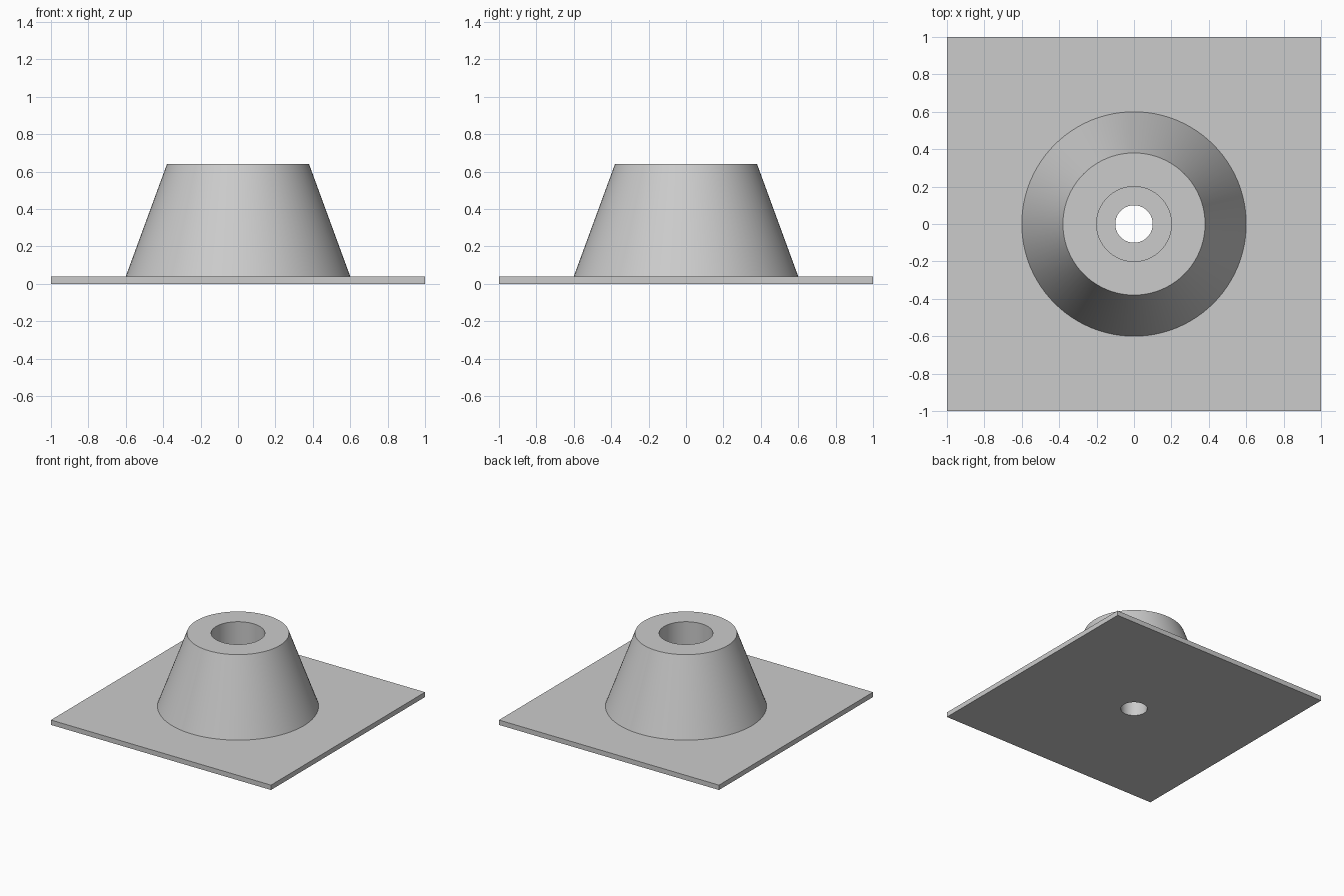
import bpy
import bmesh
from math import radians, tau
from mathutils import Matrix

cube = bpy.data.objects.get("Cube")
if cube:
    bpy.data.objects.remove(cube, do_unlink=True)

SEGMENTS = 96
PLATE_TOP = 0.04
BOSS_TOP = 0.64
BORE_RADIUS = 0.1
LEDGE = 0.24

grey = bpy.data.materials.new("light_grey")
grey.use_nodes = True
colour = (0.6, 0.6, 0.6, 1)
grey.diffuse_color = colour
grey.node_tree.nodes["Principled BSDF"].inputs["Base Color"].default_value = colour


def finish(name, bm):
    """Turn a bmesh into a linked grey object."""
    bmesh.ops.recalc_face_normals(bm, faces=bm.faces)
    mesh = bpy.data.meshes.new(name)
    bm.to_mesh(mesh)
    bm.free()
    mesh.materials.append(grey)
    obj = bpy.data.objects.new(name, mesh)
    bpy.context.collection.objects.link(obj)
    return obj


def lathe(name, profile):
    """Revolve a closed (radius, height) profile around z."""
    bm = bmesh.new()
    verts = [bm.verts.new((r, 0, z)) for r, z in profile]
    edges = [bm.edges.new((a, b)) for a, b in zip(verts, verts[1:] + verts[:1])]
    bmesh.ops.spin(bm, geom=verts + edges, axis=(0, 0, 1), cent=(0, 0, 0),
                   angle=tau, steps=SEGMENTS)
    bmesh.ops.remove_doubles(bm, verts=bm.verts, dist=0.0001)
    return finish(name, bm)


def smooth(obj):
    bpy.ops.object.select_all(action='DESELECT')
    obj.select_set(True)
    bpy.context.view_layer.objects.active = obj
    bpy.ops.object.shade_smooth_by_angle(angle=radians(30))


# Tapered boss with a stepped bore
boss = lathe("tapered_boss", [
    (BORE_RADIUS, PLATE_TOP), (BORE_RADIUS, LEDGE), (0.2, LEDGE),
    (0.2, BOSS_TOP), (0.38, BOSS_TOP), (0.6, PLATE_TOP)])
smooth(boss)

# Square base plate
bm = bmesh.new()
bmesh.ops.create_cube(bm, size=1, matrix=Matrix.Translation((0, 0, PLATE_TOP / 2))
                      @ Matrix.Diagonal((2, 2, PLATE_TOP, 1)))
plate = finish("base_plate", bm)

# Cutter for the through hole in the plate
bm = bmesh.new()
bmesh.ops.create_cone(bm, cap_ends=True, segments=SEGMENTS, radius1=BORE_RADIUS,
                      radius2=BORE_RADIUS, depth=1)
cutter = finish("hole_cutter", bm)
cutter.hide_render = True

hole = plate.modifiers.new("through_hole", 'BOOLEAN')
hole.operation = 'DIFFERENCE'
hole.solver = 'EXACT'
hole.object = cutter
bpy.context.view_layer.objects.active = plate
bpy.ops.object.modifier_apply(modifier=hole.name)
bpy.data.objects.remove(cutter, do_unlink=True)
smooth(plate)
